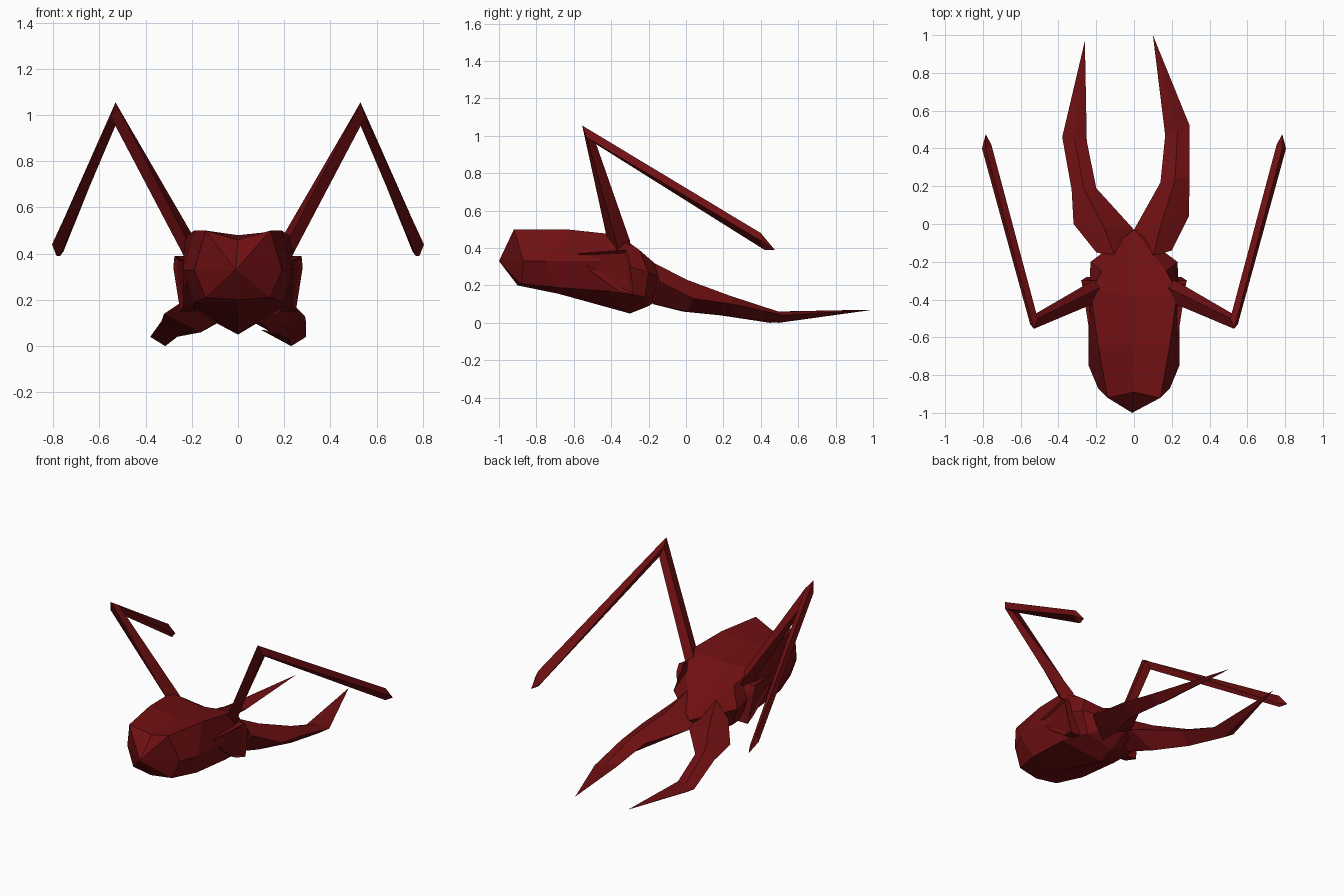
import bpy, bmesh
from mathutils import Vector

cube = bpy.data.objects.get("Cube")
if cube:
    bpy.data.objects.remove(cube)

RED = (0.16, 0.005, 0.006, 1)
shell = bpy.data.materials.new("dark_red_shell")
shell.use_nodes = True
shell.diffuse_color = RED
shell.node_tree.nodes["Principled BSDF"].inputs["Base Color"].default_value = RED


def finish(name, bm):
    bmesh.ops.recalc_face_normals(bm, faces=bm.faces)
    mesh = bpy.data.meshes.new(name)
    bm.to_mesh(mesh)
    bm.free()
    mesh.materials.append(shell)
    obj = bpy.data.objects.new(name, mesh)
    bpy.context.collection.objects.link(obj)
    return obj


def loft(name, rings, start=None, end=None):
    """Skin a row of rings, closing each end with a point or a flat cap."""
    bm = bmesh.new()
    rows = [[bm.verts.new(p) for p in ring] for ring in rings]
    n = len(rows[0])
    for a, b in zip(rows, rows[1:]):
        for i in range(n):
            j = (i + 1) % n
            bm.faces.new((a[i], a[j], b[j], b[i]))
    for row, point in ((rows[0], start), (rows[-1], end)):
        if point:
            apex = bm.verts.new(point)
            for i in range(n):
                bm.faces.new((row[i], row[(i + 1) % n], apex))
        else:
            bm.faces.new(row)
    return finish(name, bm)


def mirrored(half):
    """Close a half ring running from top middle to bottom middle."""
    return half + [(-x, y, z) for x, y, z in reversed(half[1:-1])]


# Head: top middle, shoulder, cheek, jaw, bottom middle
head_rings = [mirrored(h) for h in (
    [(0, -.89, .46), (.14, -.92, .50), (.19, -.87, .33), (.14, -.88, .21), (0, -.90, .20)],
    [(0, -.64, .48), (.19, -.64, .50), (.24, -.75, .33), (.19, -.70, .19), (0, -.68, .155)],
    [(0, -.38, .45), (.23, -.36, .47), (.24, -.40, .33), (.20, -.42, .17), (0, -.30, .05)],
    [(0, -.20, .34), (.17, -.25, .39), (.23, -.20, .27), (.17, -.22, .14), (0, -.20, .09)],
)]
loft("head", head_rings, start=(-.01, -1, .33), end=(0, -.03, .2))


# Mandibles: outer (x, y), inner (x, y), edge, top and bottom heights
def mandible(name, sections, tip):
    rings = []
    for ox, oy, ix, iy, edge, top, low in sections:
        mx, my = (ox + ix) / 2, (oy + iy) / 2
        rings.append([(ox, oy, edge), (mx, my, top), (ix, iy, edge + .01), (mx, my, low)])
    loft(name, rings, end=tip)


mandible("right_mandible", [
    (-.20, -.15, 0, -.20, .22, .32, .10),
    (-.32, 0, 0, -.03, .14, .23, .06),
    (-.33, .18, -.20, .19, .11, .155, .04),
    (-.38, .46, -.25, .44, .04, .06, 0)], (-.26, .97, .07))
mandible("left_mandible", [
    (.20, -.14, 0, -.20, .22, .32, .10),
    (.29, .04, 0, -.03, .13, .23, .06),
    (.295, .25, .14, .22, .10, .145, .035),
    (.295, .52, .165, .47, .04, .06, 0)], (.10, 1, .07))

for side, s in (("left", 1), ("right", -1)):
    # Elbowed antenna: base, elbow and end rings, then a slanted point
    rings = [
        [(.17, -.40, .36), (.15, -.33, .38), (.18, -.29, .36), (.21, -.36, .34)],
        [(.21, -.42, .44), (.185, -.34, .46), (.22, -.30, .44), (.25, -.37, .42)],
        [(.53, -.555, 1.055), (.51, -.50, 1.02), (.53, -.48, .955), (.55, -.53, .99)],
        [(.785, .40, .48), (.755, .42, .41), (.77, .42, .39), (.805, .40, .44)],
    ]
    rings = [[(s * x, y, z) for x, y, z in r] for r in rings]
    loft(side + "_antenna", rings, end=(s * .785, .475, .39))

    # Eye: raised plate with a sunken, tapering face
    outline = [(.235, -.58, .37), (.275, -.32, .39), (.28, -.30, .34),
               (.25, -.28, .15), (.235, -.36, .17), (.235, -.50, .27)]
    bm = bmesh.new()
    outer = [bm.verts.new((s * x, y, z)) for x, y, z in outline]
    inner = [bm.verts.new((s * .16, y, z)) for x, y, z in outline]
    face = bm.faces.new(outer)
    bm.faces.new(inner)
    for i in range(len(outer)):
        j = (i + 1) % len(outer)
        bm.faces.new((outer[i], outer[j], inner[j], inner[i]))
    bmesh.ops.recalc_face_normals(bm, faces=bm.faces)
    bmesh.ops.inset_individual(bm, faces=[face], thickness=.02, depth=0)
    bmesh.ops.translate(bm, verts=face.verts, vec=Vector((-s * .012, 0, 0)))
    finish(side + "_eye", bm)
